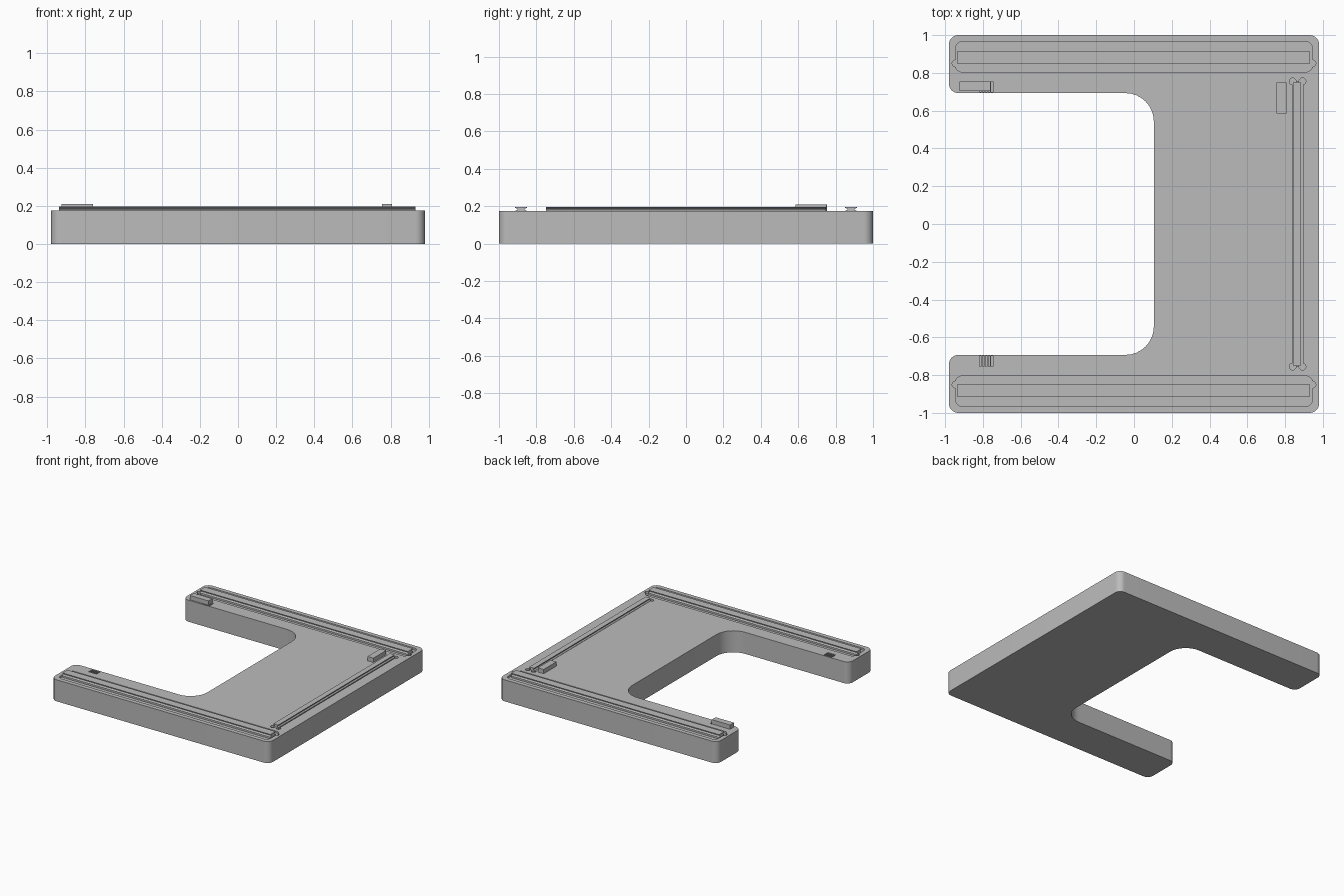
import bpy, bmesh, math
from mathutils import Vector

cube = bpy.data.objects.get("Cube")
if cube:
    bpy.data.objects.remove(cube)

TOP = 0.175      # deck height
FLOOR = 0.16     # pocket floor height

grey = bpy.data.materials.new("machined grey")
grey.use_nodes = True
colour = (0.5, 0.5, 0.5, 1)
grey.diffuse_color = colour
grey.node_tree.nodes["Principled BSDF"].inputs["Base Color"].default_value = colour


def rounded(corners, steps=8):
    """Outline with each (x, y, radius) corner replaced by an arc."""
    out = []
    for i, (x, y, r) in enumerate(corners):
        p = Vector((x, y))
        a = (Vector(corners[i - 1][:2]) - p).normalized()
        b = (Vector(corners[(i + 1) % len(corners)][:2]) - p).normalized()
        if r == 0:
            out.append(p)
            continue
        centre = p + (a + b) * r
        for k in range(steps + 1):
            t = math.pi / 2 * k / steps
            out.append(centre - b * r * math.cos(t) - a * r * math.sin(t))
    return out


def box_outline(x0, x1, y0, y1, r=0):
    return rounded([(x0, y0, r), (x1, y0, r), (x1, y1, r), (x0, y1, r)])


def circle(x, y, r, n=16):
    return [Vector((x + r * math.cos(math.tau * k / n), y + r * math.sin(math.tau * k / n)))
            for k in range(n)]


def add_object(name, bm):
    bmesh.ops.recalc_face_normals(bm, faces=bm.faces)
    mesh = bpy.data.meshes.new(name)
    bm.to_mesh(mesh)
    bm.free()
    mesh.materials.append(grey)
    obj = bpy.data.objects.new(name, mesh)
    bpy.context.collection.objects.link(obj)
    return obj


def prism(name, outline, z0, z1):
    bm = bmesh.new()
    face = bm.faces.new([bm.verts.new((p.x, p.y, z0)) for p in outline])
    new = bmesh.ops.extrude_face_region(bm, geom=[face])["geom"]
    bmesh.ops.translate(bm, verts=[v for v in new if isinstance(v, bmesh.types.BMVert)],
                        vec=(0, 0, z1 - z0))
    return add_object(name, bm)


def rail(name, start, end, width):
    """Guide rail with a waisted cross-section, running between two points."""
    half = [(0.5, FLOOR), (0.5, 0.174), (0.3, 0.181), (0.3, 0.185), (0.5, 0.192), (0.5, 0.196)]
    section = half + [(-w, z) for w, z in reversed(half)]
    start, end = Vector(start), Vector(end)
    side = (end - start).normalized().orthogonal()
    bm = bmesh.new()
    rings = []
    for p in (start, end):
        rings.append([bm.verts.new((*(p + side * w * width), z)) for w, z in section])
        bm.faces.new(rings[-1])
    n = len(section)
    for i in range(n):
        j = (i + 1) % n
        bm.faces.new((rings[0][i], rings[0][j], rings[1][j], rings[1][i]))
    return add_object(name, bm)


# U-shaped base, open towards -x
base = prism("base", rounded([
    (-0.98, -1, 0.05), (0.98, -1, 0.05), (0.98, 1, 0.05), (-0.98, 1, 0.05),
    (-0.98, 0.693, 0.05), (0.105, 0.693, 0.15),
    (0.105, -0.693, 0.15), (-0.98, -0.693, 0.05)]), 0, TOP)

# Pockets, corner reliefs and slots cut in the deck
cuts = [("side_pocket", box_outline(0.838, 0.894, -0.752, 0.752), FLOOR)]
for s in (-1, 1):
    y0, y1 = sorted((0.805 * s, 0.965 * s))
    cuts.append(("rail_pocket", box_outline(-0.945, 0.945, y0, y1, 0.035), FLOOR))
    for x in (-0.945, 0.945):
        cuts.append(("rail_relief", circle(x, 0.85 * s, 0.018), FLOOR - 0.006))
    for x in (0.84, 0.892):
        cuts.append(("side_relief", circle(x, 0.755 * s, 0.018), FLOOR - 0.006))
    for k in range(5):
        x = -0.818 + 0.0155 * k
        y0, y1 = sorted((0.7 * s, 0.755 * s))
        cuts.append(("slot", box_outline(x, x + 0.009, y0, y1), FLOOR))

for name, outline, depth in cuts:
    cutter = prism(name + "_cutter", outline, depth, TOP + 0.05)
    mod = base.modifiers.new(name, "BOOLEAN")
    mod.operation = "DIFFERENCE"
    mod.solver = "EXACT"
    mod.object = cutter
    bpy.context.view_layer.objects.active = base
    bpy.ops.object.modifier_apply(modifier=mod.name)
    bpy.data.objects.remove(cutter)

bpy.ops.object.select_all(action="DESELECT")
base.select_set(True)
bpy.context.view_layer.objects.active = base
bpy.ops.object.shade_smooth_by_angle(angle=math.radians(30))

# Guide rails
for name, y in (("front_rail", -0.882), ("back_rail", 0.882)):
    rail(name, (-0.938, y), (0.932, y), 0.065)
rail("side_rail", (0.863, -0.748), (0.863, 0.748), 0.043)

# Sensor blocks
prism("arm_block", box_outline(-0.925, -0.76, 0.705, 0.755), TOP, 0.21)
prism("side_block", box_outline(0.755, 0.807, 0.585, 0.75), TOP, 0.21)
